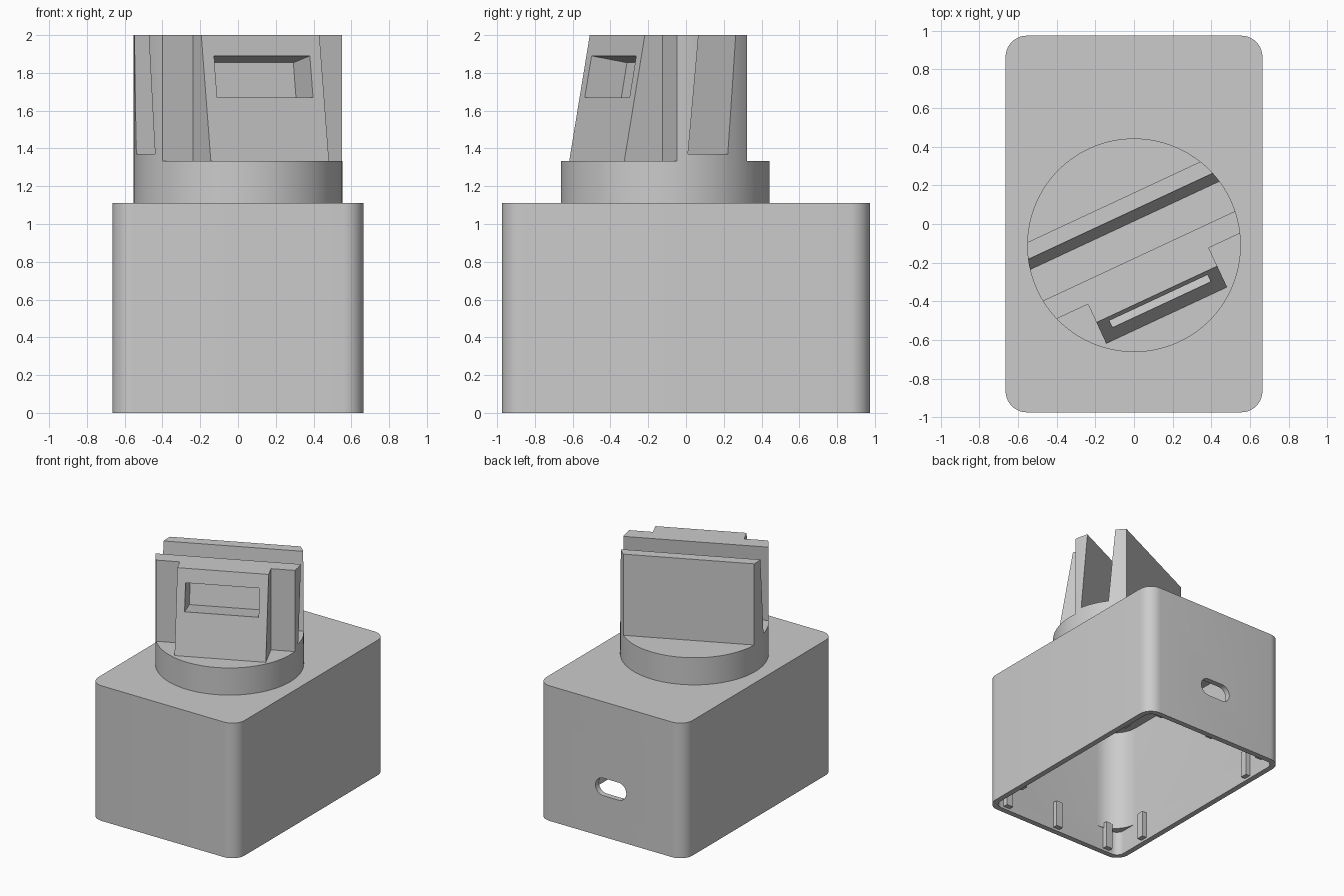
import bpy, bmesh
from math import cos, sin, pi, radians
from mathutils import Matrix

if "Cube" in bpy.data.objects:
    bpy.data.objects.remove(bpy.data.objects["Cube"])

# Local axes for prisms: a profile drawn in local xy is extruded along local z
UP = Matrix.Identity(4)
ALONG_X = Matrix(((0, 0, 1, 0), (1, 0, 0, 0), (0, 1, 0, 0), (0, 0, 0, 1)))  # (y, z) profile
ALONG_Y = Matrix(((0, 1, 0, 0), (0, 0, 1, 0), (1, 0, 0, 0), (0, 0, 0, 1)))  # (z, x) profile
CLAMP = Matrix.Translation((0, -0.11, 0)) @ Matrix.Rotation(radians(25), 4, 'Z')


def prism(name, pts, lo, hi, mat=UP):
    bm = bmesh.new()
    a = [bm.verts.new(mat @ Matrix.Translation((x, y, lo)).translation) for x, y in pts]
    b = [bm.verts.new(mat @ Matrix.Translation((x, y, hi)).translation) for x, y in pts]
    bm.faces.new(a[::-1])
    bm.faces.new(b)
    n = len(pts)
    for i in range(n):
        j = (i + 1) % n
        bm.faces.new((a[i], a[j], b[j], b[i]))
    bmesh.ops.recalc_face_normals(bm, faces=bm.faces)
    me = bpy.data.meshes.new(name)
    bm.to_mesh(me)
    bm.free()
    ob = bpy.data.objects.new(name, me)
    bpy.context.collection.objects.link(ob)
    return ob


def round_rect(hx, hy, r, cx=0, cy=0, seg=10):
    pts = []
    for k, (sx, sy) in enumerate(((1, 1), (-1, 1), (-1, -1), (1, -1))):
        for i in range(seg + 1):
            t = (k + i / seg) * pi / 2
            pts.append((cx + sx * (hx - r) + r * cos(t), cy + sy * (hy - r) + r * sin(t)))
    return pts


def boolean(ob, other, op):
    m = ob.modifiers.new(op, 'BOOLEAN')
    m.operation, m.object, m.solver = op, other, 'EXACT'
    bpy.context.view_layer.objects.active = ob
    bpy.ops.object.modifier_apply(modifier=m.name)
    bpy.data.objects.remove(other)


def smooth(ob):
    bpy.ops.object.select_all(action='DESELECT')
    ob.select_set(True)
    bpy.context.view_layer.objects.active = ob
    bpy.ops.object.shade_smooth_by_angle(angle=radians(20))


# Hollow housing, open underneath, with thicker corners above the lid recess
HX, HY, WALL = 0.665, 0.975, 0.045
body = prism("housing", round_rect(HX, HY, 0.11), 0, 1.11)
ix, iy = HX - WALL, HY - WALL
boolean(body, prism("cavity", round_rect(ix, iy, 0.21), -0.1, 1.05), 'DIFFERENCE')
boolean(body, prism("lid_recess", round_rect(ix, iy, 0.065), -0.1, 0.2), 'DIFFERENCE')

# Cable opening in the back wall
slot = round_rect(0.072, 0.14, 0.0715, cx=0.41)
boolean(body, prism("cable_slot", slot, 0.85, 1.1, ALONG_Y), 'DIFFERENCE')
smooth(body)

# Small lid ribs inside the rim
for s in (-1, 1):
    for x in (-0.5, 0, 0.5):
        y = s * (iy - 0.01)
        prism("lid_rib", [(x - .03, y - .03), (x + .03, y - .03), (x + .03, y + .03), (x - .03, y + .03)], 0.02, 0.24)
    for y in (-0.62, 0.62):
        x = s * (ix - 0.01)
        prism("lid_rib", [(x - .03, y - .03), (x + .03, y - .03), (x + .03, y + .03), (x - .03, y + .03)], 0.02, 0.24)

# Round mount with two upright plates and a slanted groove, turned 25 degrees
R = 0.553
circle = [(R * cos(i * pi / 48), R * sin(i * pi / 48)) for i in range(96)]
mount = prism("clamp_mount", circle, 1.08, 2.0, CLAMP)
profile = [(-0.7, 1.0), (0.7, 1.0), (0.7, 1.333), (0.247, 1.333), (0.247, 2.1), (0.174, 2.1),
           (0.113, 1.37), (-0.119, 1.37), (-0.052, 2.1), (-0.176, 2.1), (-0.176, 1.333), (-0.7, 1.333)]
boolean(mount, prism("plate_profile", profile, -0.8, 0.8, CLAMP @ ALONG_X), 'INTERSECT')

# Sloped lug on the front plate
lug = [(-0.406, 1.30), (-0.14, 1.30), (-0.14, 2.0), (-0.28, 2.0), (-0.40, 1.333)]
boolean(mount, prism("lug", lug, -0.345, 0.345, CLAMP @ ALONG_X), 'UNION')

# Tilted rectangular pocket in the lug
pocket = [(-0.437, 1.687), (-0.132, 1.634), (-0.093, 1.854), (-0.398, 1.907)]
boolean(mount, prism("pocket", pocket, -0.28, 0.28, CLAMP @ ALONG_X), 'DIFFERENCE')
smooth(mount)
